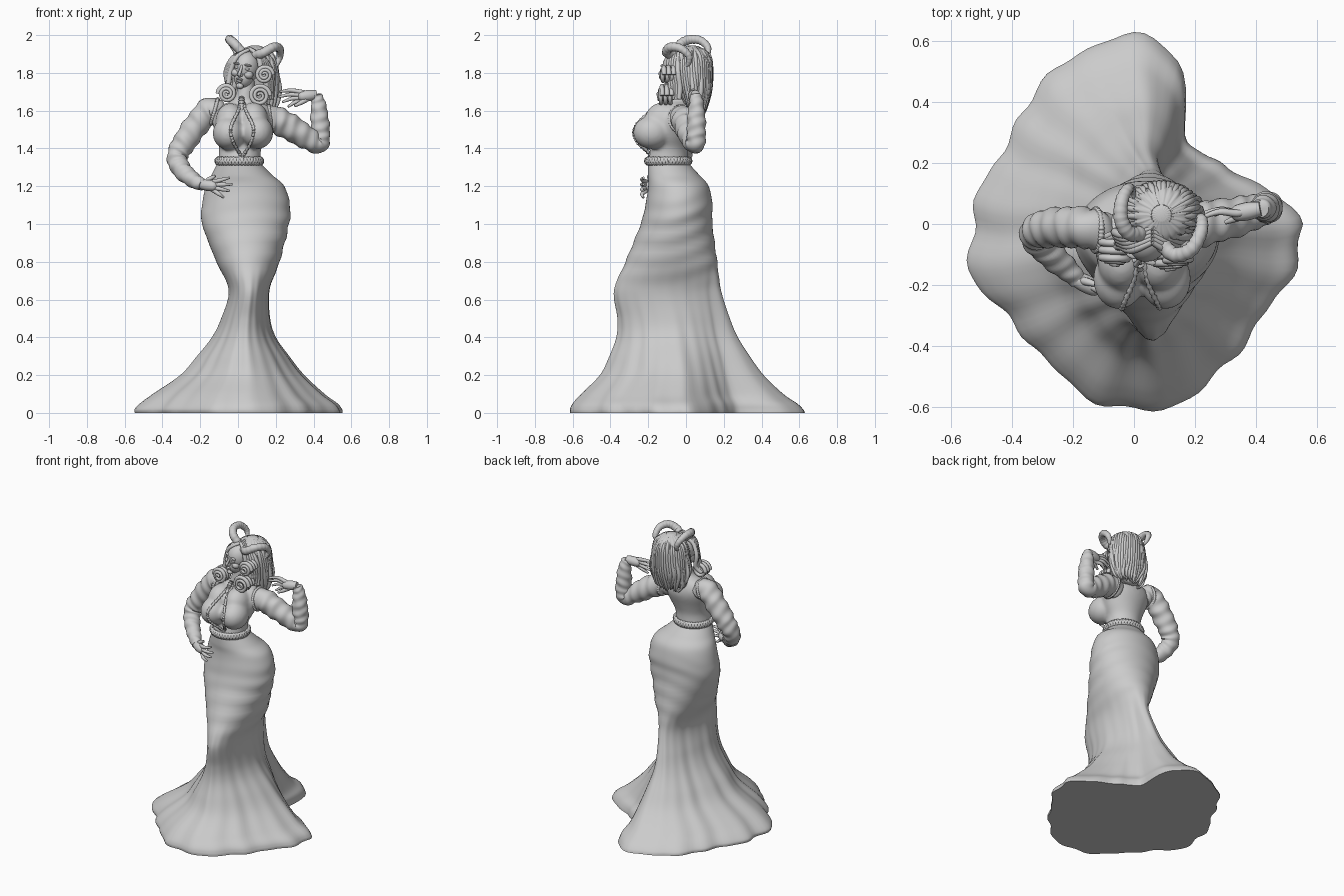
import bpy, bmesh, math, random
from mathutils import Vector, Matrix
from math import sin, cos, pi, radians

if "Cube" in bpy.data.objects:
    bpy.data.objects.remove(bpy.data.objects["Cube"])
random.seed(4)

clay = bpy.data.materials.new("plain grey")
clay.use_nodes = True
clay.diffuse_color = (0.6, 0.6, 0.6, 1)
clay.node_tree.nodes["Principled BSDF"].inputs["Base Color"].default_value = clay.diffuse_color


def finish(name, bm, sharp=60):
    bmesh.ops.recalc_face_normals(bm, faces=bm.faces)
    mesh = bpy.data.meshes.new(name)
    bm.to_mesh(mesh)
    bm.free()
    mesh.materials.append(clay)
    mesh.shade_smooth()
    mesh.set_sharp_from_angle(angle=radians(sharp))
    ob = bpy.data.objects.new(name, mesh)
    bpy.context.collection.objects.link(ob)
    return ob


def spline(pts, n):
    """Smooth curve through tuples of any length."""
    pts = [Vector(p) for p in pts]
    out = []
    for i in range(len(pts) - 1):
        a, b, c, d = pts[max(i - 1, 0)], pts[i], pts[i + 1], pts[min(i + 2, len(pts) - 1)]
        for k in range(n):
            t = k / n
            out.append(b + (c - a) * (t / 2) + (a * 2 - b * 5 + c * 4 - d) * (t * t / 2)
                       + (b * 3 - a - c * 3 + d) * (t ** 3 / 2))
    return out + [pts[-1]]


def loft(bm, rings):
    """Skin a list of closed rings and fan both ends shut."""
    rows = [[bm.verts.new(p) for p in ring] for ring in rings]
    n = len(rows[0])
    for r, s in zip(rows, rows[1:]):
        for i in range(n):
            bm.faces.new((r[i], r[(i + 1) % n], s[(i + 1) % n], s[i]))
    for row in (rows[0], rows[-1]):
        mid = bm.verts.new(sum((v.co for v in row), Vector()) / n)
        for i in range(n):
            bm.faces.new((row[i], row[(i + 1) % n], mid))


def tube(bm, pts, steps=6, sides=12, ripple=None):
    """Tube along (x, y, z, radius) points; ripple(u, angle) scales the radius."""
    path = spline(pts, steps)
    rings, side, old = [], None, None
    for i, p in enumerate(path):
        d = (path[min(i + 1, len(path) - 1)].xyz - path[max(i - 1, 0)].xyz).normalized()
        if side is None:
            side = d.orthogonal().normalized()
        else:
            side = old.rotation_difference(d) @ side
        old, up = d, d.cross(side)
        ring = []
        for k in range(sides):
            a = 2 * pi * k / sides
            r = p[3] * (ripple(i / (len(path) - 1), a) if ripple else 1)
            ring.append(p.xyz + (side * cos(a) + up * sin(a)) * r)
        rings.append(ring)
    loft(bm, rings)


def ovals(rows, steps, sides, scale=lambda a, z: 1):
    """Rings from (z, centre x, centre y, radius x, radius y) rows."""
    rings = []
    for z, cx, cy, rx, ry in spline(rows, steps):
        ring = []
        for k in range(sides):
            a = 2 * pi * k / sides
            f = scale(a, z)
            ring.append(Vector((cx + rx * f * cos(a), cy + ry * f * sin(a), z)))
        rings.append(ring)
    return rings


def ball(bm, centre, size, turn=Matrix()):
    m = Matrix.Translation(centre) @ turn @ Matrix.Diagonal((*size, 1))
    bmesh.ops.create_uvsphere(bm, u_segments=24, v_segments=16, radius=1, matrix=m)


# Skirt: tight ovals at the hips flowing into a lobed train
hem = [.55, .45, .36, .33, .335, .56, .62, .595, .56, .52, .485, .52,
       .52, .56, .52, .51, .535, .585, .61, .605, .56, .53, .52, .55]
around = 120
hem_r = [v[0] for v in spline([(r, 0) for r in hem + hem[:1]], around // len(hem))]
# z, then least and greatest x and y
outline = [(0, -.56, .56, -.61, .61), (.02, -.56, .555, -.61, .6), (.05, -.53, .53, -.595, .57),
           (.1, -.46, .46, -.55, .5), (.2, -.31, .35, -.45, .4), (.3, -.22, .27, -.4, .33),
           (.4, -.14, .2, -.365, .27), (.5, -.09, .17, -.36, .23), (.65, -.05, .167, -.38, .185),
           (.8, -.115, .22, -.32, .165), (1, -.19, .27, -.24, .14), (1.1, -.19, .275, -.215, .14),
           (1.2, -.17, .245, -.2, .12), (1.26, -.14, .18, -.202, .07), (1.32, -.11, .12, -.2, .015)]
rings = []
for z, x0, x1, y0, y1 in spline(outline, 8):
    w = max(0, 1 - z / .8)
    drape = max(0, 1 - abs(z - .92) / .3)
    ring = []
    for k in range(around):
        a = 2 * pi * k / around
        fold = 1 + .025 * w * (1 - w * .6) * (sin(13 * a + 5 * z) + sin(21 * a + 1))
        fold += .022 * drape * (.6 + .4 * cos(a)) * sin(62 * z - 3 * sin(a + .6) + 2 * cos(2 * a))
        px = (1 - w) * cos(a) + w * hem_r[k] * cos(a) / .56
        py = (1 - w) * sin(a) + w * hem_r[k] * sin(a) / .61
        ring.append(Vector(((x0 + x1) / 2 + px * fold * (x1 - x0) / 2,
                            (y0 + y1) / 2 + py * fold * (y1 - y0) / 2, z)))
    rings.append(ring)
bm = bmesh.new()
loft(bm, rings)
finish("skirt", bm)

# Bodice, bust and neck blended into one skin
bm = bmesh.new()
loft(bm, ovals([(1.29, .007, -.09, .11, .105), (1.34, .007, -.095, .112, .108),
                (1.4, .012, -.088, .112, .1), (1.46, .02, -.08, .135, .108),
                (1.53, .025, -.06, .16, .11), (1.58, .025, -.045, .165, .095),
                (1.625, .03, -.035, .13, .07), (1.655, .033, -.04, .06, .056),
                (1.7, .04, -.04, .048, .05), (1.78, .045, -.035, .046, .05)], 4, 32))
for x, z in ((-.05, 1.48), (.103, 1.485)):
    ball(bm, (x, -.18, z), (.084, .1, .088))
    ball(bm, (x * .8, -.12, z + .06), (.08, .1, .1))
bodice = finish("bodice", bm, 180)
mod = bodice.modifiers.new("blend", "REMESH")
mod.mode, mod.voxel_size, mod.use_smooth_shade = "VOXEL", .01, True
mod = bodice.modifiers.new("soften", "SMOOTH")
mod.iterations = 8

# Beaded trim laid on the chest around the keyhole
skin = bodice.evaluated_get(bpy.context.evaluated_depsgraph_get())
bm = bmesh.new()
for side in (-1, 1):
    trim = []
    for off, z in ((.008, 1.64), (.025, 1.59), (.06, 1.51), (.05, 1.44), (.012, 1.37), (.004, 1.34)):
        x = .022 + side * off
        hit, place, normal, index = skin.ray_cast(Vector((x, -1, z)), Vector((0, 1, 0)))
        trim.append((x, place.y if hit else -.2, z, .008))
    tube(bm, trim, 12, 8, lambda u, a: 1 + .35 * sin(u * 150))
tube(bm, [(.02, -.1, 1.67, .012), (.018, -.13, 1.63, .014), (.02, -.17, 1.57, .008)], 10, 8,
     lambda u, a: 1 + .3 * sin(u * 40))
finish("keyhole_trim", bm)

# Plaited belt
bm = bmesh.new()
for s in range(3):
    loop = []
    for k in range(145):
        a = 2 * pi * k / 144
        ph = 14 * a + s * 2 * pi / 3
        out = .004 * cos(2 * ph)
        loop.append((.007 + (.118 + out) * cos(a), -.094 + (.114 + out) * sin(a),
                     1.333 + .014 * sin(ph), .0105))
    tube(bm, loop, 1, 8)
finish("plaited_belt", bm)

# Sleeves with gathered folds
def gather(u, a):
    return 1 + .05 * sin(u * 75 + 2 * sin(a)) + .03 * sin(u * 41 + 3 * a)


bm = bmesh.new()
tube(bm, [(-.09, -.03, 1.57, .06), (-.145, -.015, 1.605, .066), (-.215, -.01, 1.53, .066),
          (-.285, -.015, 1.43, .062), (-.322, -.03, 1.355, .054), (-.3, -.07, 1.29, .05),
          (-.24, -.13, 1.235, .042), (-.185, -.18, 1.205, .03)], 12, 24, gather)
finish("right_sleeve", bm)
bm = bmesh.new()
tube(bm, [(.12, -.03, 1.55, .06), (.19, -.01, 1.555, .07), (.27, .01, 1.515, .07),
          (.36, .03, 1.46, .062), (.425, .05, 1.425, .052), (.437, .055, 1.48, .05),
          (.432, .055, 1.56, .048), (.425, .055, 1.64, .038), (.415, .05, 1.685, .028)],
     12, 24, gather)
finish("left_sleeve", bm)

# Shoulder seams
bm = bmesh.new()
for centre, axis, size in (((-.125, -.02, 1.595), (-.9, 0, .25), .068), ((.17, -.015, 1.555), (.98, 0, .1), .071)):
    q = Vector((0, 0, 1)).rotation_difference(Vector(axis))
    ring = [Vector(centre) + q @ Vector((size * cos(k * pi / 36), size * sin(k * pi / 36), 0)) for k in range(73)]
    tube(bm, [(*p, .008 + .003 * (k % 2)) for k, p in enumerate(ring)], 2, 8)
finish("shoulder_seams", bm)


# Hands: a palm and five tapering fingers
def hand(name, wrist, knuckle, tips, thumb, bow):
    bm = bmesh.new()
    w, c = Vector(wrist), Vector(knuckle)
    tube(bm, [(*w, .024), (*w.lerp(c, .5), .03), (*c, .026), (*c.lerp(w, -.2), .012)], 5, 14)
    for k, tip in enumerate(tips):
        t = Vector(tip)
        root = c + Vector((0, 0, .024 - .016 * k))
        mid = root.lerp(t, .5) + Vector(bow)
        tube(bm, [(*root.lerp(w, .3), .011), (*root, .0125), (*mid, .0105), (*t, .006)], 5, 10)
    t = Vector(thumb)
    tube(bm, [(*w.lerp(c, .2), .013), (*w.lerp(t, .6), .013), (*t, .007)], 5, 10)
    finish(name, bm)


hand("right_hand", (-.2, -.175, 1.21), (-.125, -.212, 1.2),
     [(-.045, -.225, 1.245), (-.03, -.225, 1.21), (-.045, -.225, 1.175), (-.075, -.225, 1.14)],
     (-.12, -.2, 1.255), (0, -.014, 0))
hand("left_hand", (.415, .05, 1.685), (.335, .035, 1.675),
     [(.22, .02, 1.7), (.215, .03, 1.672), (.235, .035, 1.645), (.265, .03, 1.62)],
     (.3, .005, 1.625), (0, .012, .008))

# Head, turned and tilted, with modelled features
turn = Matrix.Rotation(radians(-20), 4, "Z") @ Matrix.Rotation(radians(9), 4, "Y")
pose = Matrix.Translation((.042, -.045, 1.81)) @ turn


def feature(bm, place, size):
    ball(bm, pose @ Vector(place), size, turn)


bm = bmesh.new()
feature(bm, (0, 0, .02), (.07, .08, .085))
feature(bm, (0, -.022, -.035), (.05, .055, .058))
feature(bm, (0, -.062, -.08), (.02, .018, .016))
for s in (-1, 1):
    feature(bm, (s * .036, -.05, -.015), (.025, .026, .022))
    feature(bm, (s * .029, -.068, .015), (.014, .009, .007))
    feature(bm, (s * .03, -.071, .035), (.022, .01, .006))
    feature(bm, (s * .009, -.083, -.021), (.008, .009, .007))
tube(bm, [(*(pose @ Vector(p)), r) for p, r in
          (((0, -.073, .03), .007), ((0, -.086, .002), .008), ((0, -.096, -.019), .009), ((0, -.08, -.03), .006))], 4, 10)
feature(bm, (0, -.08, -.044), (.019, .009, .006))
feature(bm, (0, -.078, -.054), (.016, .01, .007))
finish("head", bm, 180)

# Back hair with combed ridges
bm = bmesh.new()
loft(bm, ovals([(1.58, .09, .05, .04, .02), (1.62, .085, .05, .1, .05), (1.7, .085, .045, .128, .08),
                (1.8, .09, .038, .118, .095), (1.88, .09, .033, .1, .095), (1.92, .09, .03, .075, .075),
                (1.945, .09, .03, .02, .02)], 8, 120,
               lambda a, z: 1 + .035 * sin(22 * a + 9 * sin(7 * z)) + .02 * sin(37 * a - 20 * z)))
for k in range(34):
    a = radians(-35 + 250 * k / 33)
    j = [random.uniform(-.012, .012) for i in range(4)]
    c, s = cos(a), sin(a)
    tube(bm, [(.09 + .03 * c, .03 + .03 * s, 1.937, .006),
              (.09 + .097 * c, .033 + .09 * s, 1.88 + j[0], .011),
              (.09 + .117 * c, .038 + .094 * s, 1.79, .013),
              (.088 + (.125 + j[1]) * c, .045 + .08 * s, 1.7, .013),
              (.09 + .1 * c + j[2], .05 + .055 * s, 1.62 + j[3], .009),
              (.09 + .07 * c + j[3], .05 + .04 * s, 1.58 + j[2], .004)], 5, 8)
finish("back_hair", bm)

# Swept fringe and rolled curls framing the face
bm = bmesh.new()
for k in range(5):
    d = .012 * k
    tube(bm, [(.06, -.06 + d, 1.925, .009), (-.005 - d / 3, -.085 + d, 1.885, .013),
              (-.038 - d / 2, -.075 + d, 1.81, .014), (-.055, -.075 + d, 1.73, .014), (-.09, -.09 + d, 1.69, .012)], 6, 8)
    tube(bm, [(.06, -.06 + d, 1.93, .009), (.105 + d / 3, -.085 + d, 1.89, .014),
              (.125 + d, -.09 + d, 1.81, .016), (.15 + d / 2, -.08 + d, 1.73, .016), (.13 + d, -.085 + d, 1.66, .012)], 6, 8)
for cx, cy, cz, size, s in ((-.06, -.11, 1.69, .046, -1), (.115, -.125, 1.68, .054, 1), (.14, -.115, 1.79, .044, 1)):
    coil = []
    for k in range(40):
        f = k / 39
        a = 5 * pi * f
        r = size * (1 - .85 * f)
        coil.append((cx + s * r * cos(a), cy - .025 * f, cz + r * sin(a), .013 - .006 * f))
    for depth in (0, .025, .05):
        tube(bm, [(x, y + depth, z, r) for x, y, z, r in coil], 2, 8)
finish("front_curls", bm)

# Ridged, curling horns
bm = bmesh.new()
for path in ([(.03, -.03, 1.9, .025), (-.015, -.03, 1.95, .025), (-.042, .015, 1.975, .024),
              (-.04, .075, 1.972, .022), (-.02, .115, 1.935, .018), (-.005, .11, 1.89, .012), (0, .08, 1.87, .004)],
             [(.08, -.05, 1.89, .025), (.13, -.1, 1.905, .025), (.185, -.085, 1.935, .024),
              (.218, -.03, 1.93, .022), (.222, .015, 1.89, .018), (.205, .01, 1.845, .012), (.19, -.015, 1.83, .004)]):
    tube(bm, path, 10, 14, lambda u, a: 1 + .05 * sin(u * 110))
finish("horns", bm)
